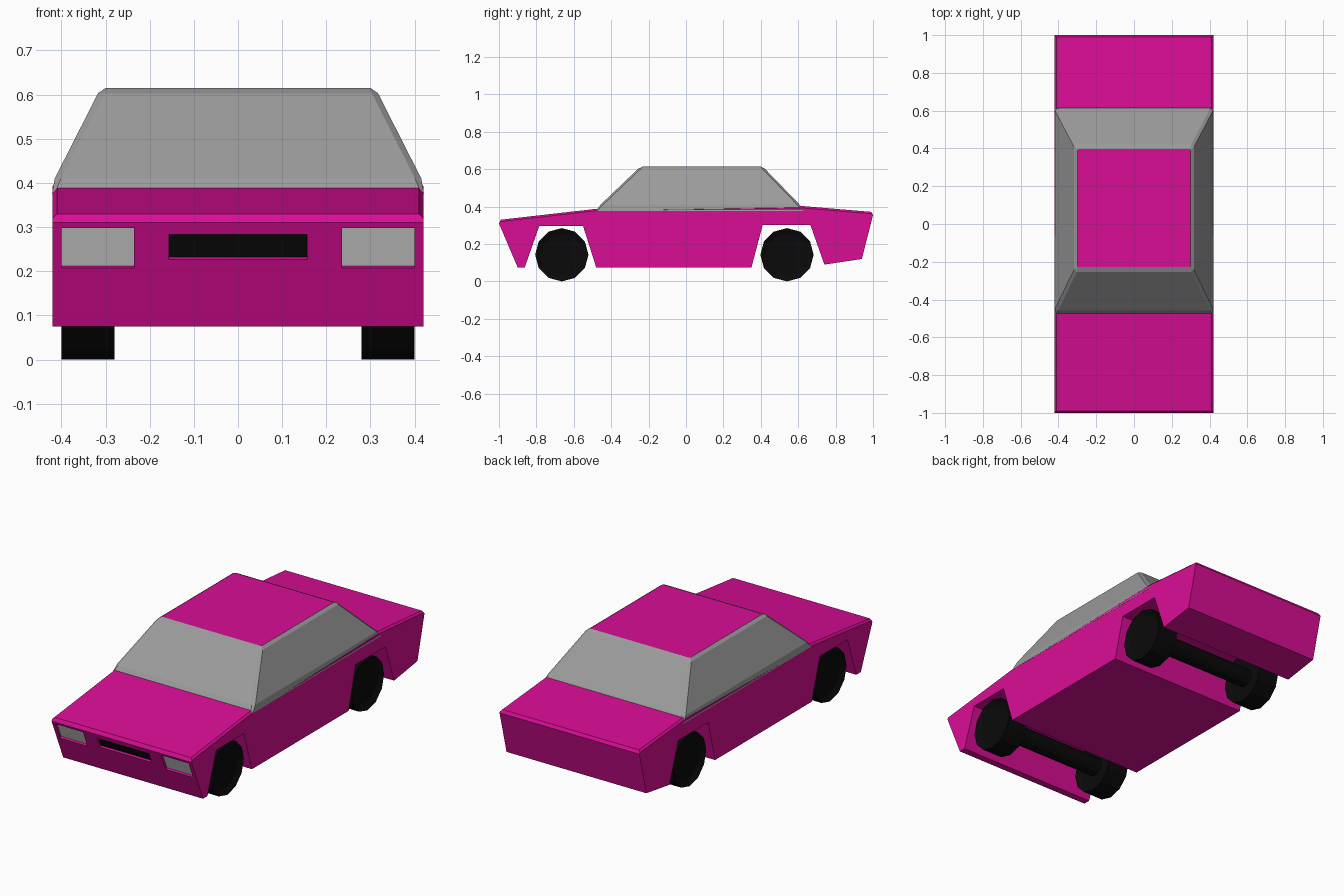
import bpy, bmesh, math
from mathutils import Matrix, Vector

if "Cube" in bpy.data.objects:
    bpy.data.objects.remove(bpy.data.objects["Cube"])


def material(name, rgb):
    m = bpy.data.materials.new(name)
    m.diffuse_color = (*rgb, 1)
    m.use_nodes = True
    m.node_tree.nodes["Principled BSDF"].inputs["Base Color"].default_value = m.diffuse_color
    return m


PINK = material("pink paint", (0.70, 0.004, 0.30))
GLASS = material("grey glass", (0.33, 0.33, 0.33))
LAMP = material("light grey lamp", (0.67, 0.67, 0.67))
BLACK = material("black rubber", (0.003, 0.003, 0.003))


def finish(name, bm, *mats):
    bmesh.ops.recalc_face_normals(bm, faces=bm.faces)
    me = bpy.data.meshes.new(name)
    bm.to_mesh(me)
    bm.free()
    for m in mats:
        me.materials.append(m)
    ob = bpy.data.objects.new(name, me)
    bpy.context.collection.objects.link(ob)
    return ob


def box(name, loc, size, tilt, mat):
    bm = bmesh.new()
    bmesh.ops.create_cube(bm, size=1, matrix=Matrix.Translation(loc)
                          @ Matrix.Rotation(tilt, 4, 'X') @ Matrix.Diagonal((*size, 1)))
    return finish(name, bm, mat)


def cylinder(bm, radius, length, x, y, z, sides=12):
    bmesh.ops.create_cone(bm, cap_ends=True, segments=sides, radius1=radius, radius2=radius,
                          depth=length, matrix=Matrix.Translation((x, y, z))
                          @ Matrix.Rotation(math.pi / 2, 4, 'Y'))


# Body: side profile with open wheel arches, extruded across the width
W = 0.42
profile = [(-1.0, .31), (-.99, .33), (-.48, .388), (.62, .403), (.99, .372), (1.0, .355),
           (.94, .12), (.74, .09), (.665, .302), (.41, .302), (.35, .075), (-.48, .075),
           (-.55, .295), (-.785, .295), (-.862, .075), (-.90, .075)]
bm = bmesh.new()
face = bm.faces.new([bm.verts.new((-W, y, z)) for y, z in profile])
ext = bmesh.ops.extrude_face_region(bm, geom=[face])
bmesh.ops.translate(bm, vec=(2 * W, 0, 0), verts=[v for v in ext["geom"] if isinstance(v, bmesh.types.BMVert)])
bmesh.ops.recalc_face_normals(bm, faces=bm.faces)
top_edges = [e for e in bm.edges if all(v.co.z > 0.32 for v in e.verts)
             and abs(e.verts[0].co.x - e.verts[1].co.x) < 0.01
             and min(v.co.y for v in e.verts) < 0.98]
bmesh.ops.bevel(bm, geom=top_edges, offset=0.01, segments=1, affect='EDGES')
body = finish("car_body", bm, PINK)

# Recessed headlights and grille on the sloping nose
tilt = math.atan2(0.10, 0.235)
inward = Vector((0, math.cos(tilt), math.sin(tilt)))
for name, x0, x1, z0, z1, mat in [("left_headlight", -.40, -.235, .207, .298, LAMP),
                                  ("right_headlight", .235, .40, .207, .298, LAMP),
                                  ("grille", -.157, .157, .227, .283, BLACK)]:
    zc = (z0 + z1) / 2
    centre = Vector(((x0 + x1) / 2, -1 + (0.31 - zc) * 0.10 / 0.235, zc))
    w, h = x1 - x0, (z1 - z0) / math.cos(tilt)
    cutter = box(name + "_cutter", centre, (w, 0.03, h), tilt, PINK)
    cutter.hide_render = True
    cutter.hide_viewport = True
    mod = body.modifiers.new(name + "_recess", 'BOOLEAN')
    mod.operation = 'DIFFERENCE'
    mod.solver = 'EXACT'
    mod.object = cutter
    box(name, centre + inward * 0.0135, (w - 0.001, 0.005, h - 0.001), tilt, mat)

# Cabin: stacked rectangular rings with clipped corners, pink on the roof only
bm = bmesh.new()
rings = []
for x, y0, y1, z, c in [(.421, -.482, .632, .376, .006), (.415, -.457, .608, .41, .014),
                        (.317, -.255, .421, .603, .014), (.30, -.228, .396, .615, .004)]:
    pts = [(x - c, y0), (x, y0 + c), (x, y1 - c), (x - c, y1),
           (-x + c, y1), (-x, y1 - c), (-x, y0 + c), (-x + c, y0)]
    rings.append([bm.verts.new((px, py, z)) for px, py in pts])
for a, b in zip(rings, rings[1:]):
    for i in range(8):
        j = (i + 1) % 8
        bm.faces.new((a[i], a[j], b[j], b[i]))
bm.faces.new(rings[0])
roof = bm.faces.new(rings[-1])
roof.material_index = 1
finish("cabin", bm, GLASS, PINK)

# Wheels with dished sides, and axles
R = 0.1425
for end, y in (("front", -0.664), ("rear", 0.54)):
    for side, s in (("left", -1), ("right", 1)):
        bm = bmesh.new()
        cylinder(bm, R, 0.12, s * 0.34, y, R)
        caps = [f for f in bm.faces if len(f.verts) > 4]
        bmesh.ops.inset_individual(bm, faces=caps, thickness=0.03)
        for f in caps:
            bmesh.ops.translate(bm, vec=-f.normal * 0.015, verts=f.verts)
        finish(f"{end}_{side}_wheel", bm, BLACK)
    bm = bmesh.new()
    cylinder(bm, 0.05, 0.62, 0, y, R)
    finish(end + "_axle", bm, BLACK)
